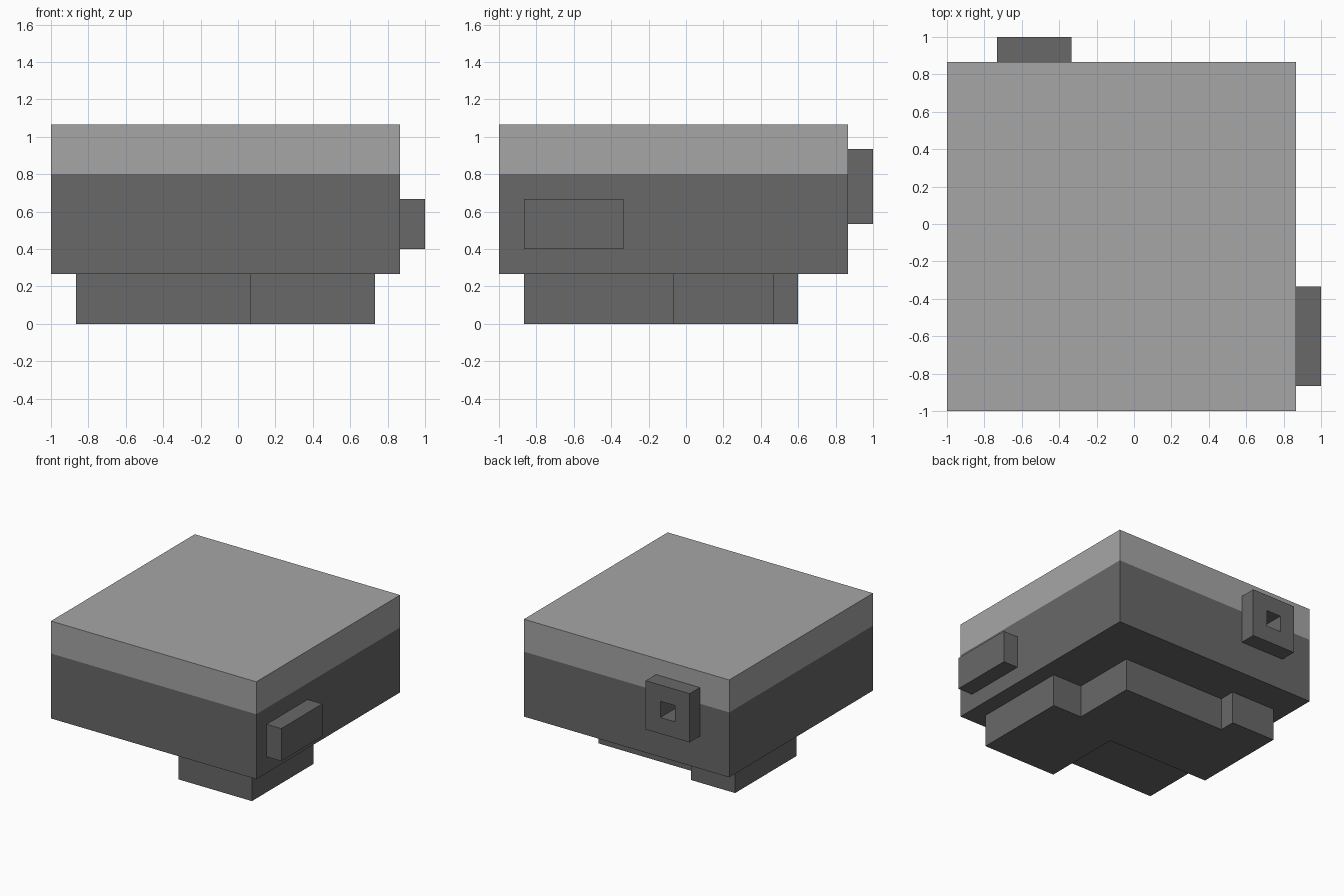
import bpy, bmesh

if "Cube" in bpy.data.objects:
    bpy.data.objects.remove(bpy.data.objects["Cube"])

U = 2 / 15  # grid unit of the blocky model


def material(name, v):
    m = bpy.data.materials.new(name)
    m.diffuse_color = (v, v, v, 1)
    m.use_nodes = True
    m.node_tree.nodes["Principled BSDF"].inputs["Base Color"].default_value = m.diffuse_color
    return m


DARK = material("dark grey", 0.138)
LIGHT = material("light grey", 0.380)


def finish(name, bm, mats):
    bmesh.ops.recalc_face_normals(bm, faces=bm.faces)
    me = bpy.data.meshes.new(name)
    bm.to_mesh(me)
    bm.free()
    for m in mats:
        me.materials.append(m)
    ob = bpy.data.objects.new(name, me)
    bpy.context.collection.objects.link(ob)
    return ob


def prism(outline, z0, z1):
    """Extrude a floor outline (in grid units) between two heights."""
    bm = bmesh.new()
    f = bm.faces.new([bm.verts.new((x * U, y * U, z0 * U)) for x, y in outline])
    top = bmesh.ops.extrude_face_region(bm, geom=[f])["geom"]
    for v in top:
        if isinstance(v, bmesh.types.BMVert):
            v.co.z = z1 * U
    return bm


def box(x0, x1, y0, y1, z0, z1):
    return prism([(x0, y0), (x1, y0), (x1, y1), (x0, y1)], z0, z1)


# Main body with a light upper band, split at height 6
bm = box(-7.5, 6.5, -7.5, 6.5, 2, 8)
bmesh.ops.bisect_plane(bm, geom=bm.verts[:] + bm.edges[:] + bm.faces[:],
                       plane_co=(0, 0, 6 * U), plane_no=(0, 0, 1))
for f in bm.faces:
    f.material_index = int(f.calc_center_median().z > 6 * U)
body = finish("body", bm, [DARK, LIGHT])

# Stepped foot under the body
foot = finish("foot", prism([
    (5.5, -6.5), (5.5, -0.5), (3.5, -0.5), (3.5, 3.5), (-3.5, 3.5),
    (-3.5, 4.5), (-6.5, 4.5), (-6.5, -1.5), (0.5, -1.5), (0.5, -6.5)], 0, 2), [DARK])

# Side block and square rear socket
side_block = finish("side_block", box(6.5, 7.5, -6.5, -2.5, 3, 5), [DARK])
socket = finish("rear_socket", box(-5.5, -2.5, 6.5, 7.5, 4, 7), [DARK])

# Square hole through the socket and into the body
cutter = finish("socket_hole_cutter", box(-4.5, -3.5, 5.5, 8.5, 5, 6), [DARK])
cutter.hide_render = True
cutter.display_type = 'WIRE'
for ob in (body, socket):
    mod = ob.modifiers.new("hole", 'BOOLEAN')
    mod.operation = 'DIFFERENCE'
    mod.solver = 'EXACT'
    mod.object = cutter
